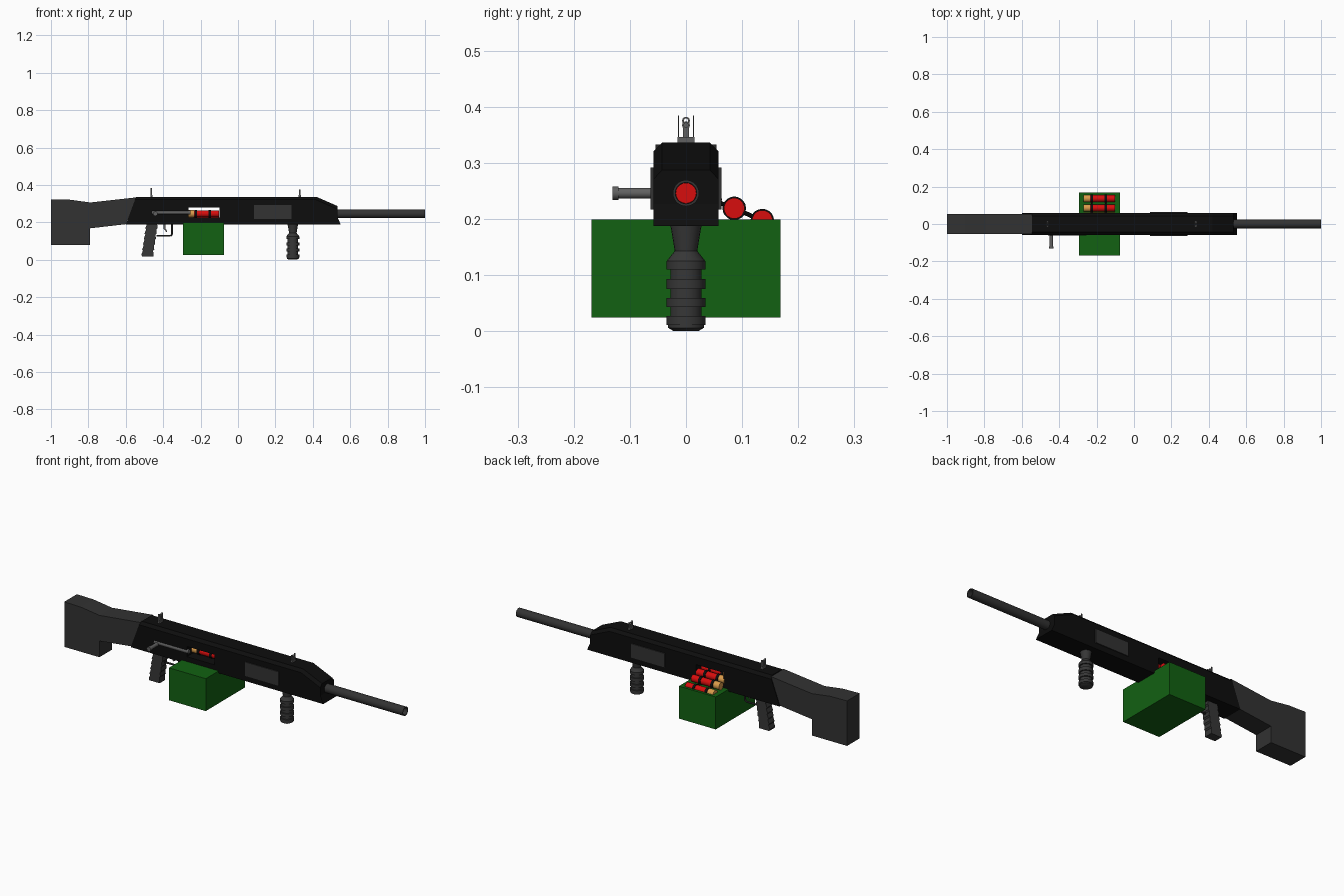
import bpy, bmesh, math
from mathutils import Vector, Matrix

if "Cube" in bpy.data.objects:
    bpy.data.objects.remove(bpy.data.objects["Cube"])


def material(name, rgb):
    m = bpy.data.materials.new(name)
    m.diffuse_color = (*rgb, 1)
    m.use_nodes = True
    m.node_tree.nodes["Principled BSDF"].inputs["Base Color"].default_value = m.diffuse_color
    return m


BLACK = material("receiver black", (0.004, 0.004, 0.004))
DARK = material("dark grey", (0.032, 0.032, 0.032))
GRIP = material("grip grey", (0.038, 0.038, 0.038))
STEEL = material("steel grey", (0.12, 0.12, 0.12))
GREEN = material("box green", (0.006, 0.12, 0.006))
RED = material("shell red", (0.68, 0.004, 0.004))
BRASS = material("brass", (0.7, 0.33, 0.07))


def finish(name, bm, mat, smooth=False):
    bmesh.ops.recalc_face_normals(bm, faces=bm.faces)
    me = bpy.data.meshes.new(name)
    bm.to_mesh(me)
    bm.free()
    ob = bpy.data.objects.new(name, me)
    bpy.context.collection.objects.link(ob)
    me.materials.append(mat)
    if smooth:
        bpy.ops.object.select_all(action='DESELECT')
        bpy.context.view_layer.objects.active = ob
        ob.select_set(True)
        bpy.ops.object.shade_smooth_by_angle(angle=math.radians(35))
    return ob


def box(name, lo, hi, mat):
    bm = bmesh.new()
    bmesh.ops.create_cube(bm, size=1)
    for v in bm.verts:
        v.co = [lo[i] if v.co[i] < 0 else hi[i] for i in range(3)]
    return finish(name, bm, mat)


def prism(name, pts, half, mat, bevel_rule=None, offset=0.0):
    """Side profile in x and z, extruded to both sides of y = 0."""
    bm = bmesh.new()
    face = bm.faces.new([bm.verts.new((x, -half, z)) for x, z in pts])
    ext = bmesh.ops.extrude_face_region(bm, geom=[face])["geom"]
    for v in ext:
        if isinstance(v, bmesh.types.BMVert):
            v.co.y = half
    if bevel_rule:
        edges = [e for e in bm.edges if bevel_rule(*[v.co for v in e.verts])]
        bmesh.ops.bevel(bm, geom=edges, offset=offset, segments=1, affect='EDGES')
    return finish(name, bm, mat)


def rod(name, a, b, r, mat, seg=20):
    a, b = Vector(a), Vector(b)
    bm = bmesh.new()
    rot = (b - a).to_track_quat('Z', 'Y').to_matrix().to_4x4()
    bmesh.ops.create_cone(bm, cap_ends=True, segments=seg, radius1=r, radius2=r,
                          depth=(b - a).length,
                          matrix=Matrix.Translation((a + b) / 2) @ rot)
    return finish(name, bm, mat, True)


def lathe(name, profile, place, mat, seg=20, closed=False):
    """Revolve (radius, height) points around local z."""
    bm = bmesh.new()
    rings = [[bm.verts.new((r * math.cos(2 * math.pi * i / seg),
                            r * math.sin(2 * math.pi * i / seg), h))
              for i in range(seg)] for r, h in profile]
    pairs = list(zip(rings, rings[1:])) + ([(rings[-1], rings[0])] if closed else [])
    for a, b in pairs:
        for i in range(seg):
            j = (i + 1) % seg
            bm.faces.new((a[i], a[j], b[j], b[i]))
    if not closed:
        bm.faces.new(rings[0])
        bm.faces.new(rings[-1])
    bm.transform(place)
    return finish(name, bm, mat, True)


def cut(target, cutter):
    mod = target.modifiers.new("cut", 'BOOLEAN')
    mod.operation = 'DIFFERENCE'
    mod.solver = 'EXACT'
    mod.object = cutter
    cutter.hide_render = True
    cutter.hide_set(True)


AXIS = 0.246  # bore height

# Receiver with chamfered top, open shell port and bore
receiver = prism("receiver", [(-0.6, 0.187), (0.55, 0.187), (0.532, 0.227),
                              (0.532, 0.287), (0.42, 0.336), (-0.545, 0.336)],
                 0.058, BLACK,
                 lambda a, b: abs(a.y - b.y) < 1e-5 and min(a.z, b.z) > 0.28
                 and abs(a.x - b.x) > 0.01, 0.015)
cut(receiver, box("port_cutter", (-0.265, -0.1, 0.225), (-0.1, 0.1, 0.28), BLACK))
cut(receiver, rod("bore_cutter", (-0.13, 0, AXIS), (0.6, 0, AXIS), 0.0195, BLACK))

# Stock
prism("stock", [(-1, 0.08), (-0.79, 0.08), (-0.79, 0.168), (-0.599, 0.19),
                (-0.546, 0.333), (-0.79, 0.306), (-0.9, 0.321), (-1, 0.323)],
      0.054, DARK)

# Hollow barrel
lathe("barrel", [(0.0235, 0.5), (0.0235, 1.0), (0.019, 1.0), (0.019, 0.5)],
      Matrix.Translation((0, 0, AXIS)) @ Matrix.Rotation(math.pi / 2, 4, 'Y'),
      DARK, 24, True)

# Side panels
for side, name in ((-1, "side_panel_right"), (1, "side_panel_left")):
    ys = sorted((side * 0.055, side * 0.063))
    box(name, (0.085, ys[0], 0.217), (0.285, ys[1], 0.292), DARK)

# Bolt bar and charging handle
rod("bolt_bar", (-0.46, -0.051, 0.252), (-0.255, -0.051, 0.252), 0.011, STEEL, 16)
rod("charging_handle", (-0.442, -0.05, AXIS), (-0.442, -0.122, AXIS), 0.0095, STEEL, 16)
rod("handle_knob", (-0.442, -0.12, AXIS), (-0.442, -0.131, AXIS), 0.012, STEEL, 16)

# Ammunition box
box("ammo_box", (-0.295, -0.168, 0.024), (-0.075, 0.168, 0.199), GREEN)

# Belt of shells with black link bands
belt = [(0, AXIS), (0.043, 0.235), (0.086, 0.219), (0.136, 0.197)]
for i, (y, z) in enumerate(belt):
    rod(f"shell_head_{i}", (-0.27, y, z), (-0.234, y, z), 0.0195, BRASS)
    rod(f"shell_case_{i}", (-0.234, y, z), (-0.102, y, z), 0.0185, RED)
    for k, x in enumerate((-0.226, -0.152)):
        rod(f"link_band_{i}_{k}", (x - 0.007, y, z), (x + 0.007, y, z), 0.021, BLACK)
        if i:
            py, pz = belt[i - 1]
            rod(f"link_bar_{i}_{k}", (x, py, pz), (x, y, z), 0.004, BLACK, 8)

# Ribbed pistol grip
front, back = [], []
STEPS = 6
for i in range(STEPS):
    for t, out in ((i, 0.0), (i + 0.75, 0.005)):
        z = 0.19 - 0.17 * t / STEPS
        x = -0.49 - 0.026 * t / STEPS
        back.append((x + 0.003 - out, z))
        front.append((x + 0.058 + out, z))
prism("pistol_grip", [(-0.49, 0.2), *back, (-0.513, 0.018), (-0.452, 0.018),
                      *front[::-1], (-0.43, 0.2)], 0.023, GRIP)

# Trigger and guard
guard = [(-0.435, 0.128), (-0.36, 0.128), (-0.352, 0.136), (-0.352, 0.195)]
for i, (a, b) in enumerate(zip(guard, guard[1:])):
    rod(f"trigger_guard_{i}", (a[0], 0, a[1]), (b[0], 0, b[1]), 0.005, DARK, 8)
prism("trigger", [(-0.4, 0.19), (-0.397, 0.165), (-0.382, 0.147), (-0.378, 0.151),
                  (-0.388, 0.168), (-0.388, 0.19)], 0.005, STEEL)

# Turned foregrip: rings and grooves below a flared neck
profile = [(0.022, 0.0), (0.032, 0.006), (0.032, 0.011)]
for z0, z1 in ((0.011, 0.027), (0.043, 0.059), (0.075, 0.093), (0.11, 0.125)):
    profile += [(0.028, z0), (0.0345, z0), (0.0345, z1), (0.028, z1)]
profile = profile[:-1] + [(0.02, 0.143), (0.028, 0.19)]
lathe("foregrip", profile, Matrix.Translation((0.293, 0, 0)), GRIP, 20)

# Sights: base, two guards, centre post and peep ring
for name, x, top in (("rear_sight", -0.463, 0.384), ("front_sight", 0.33, 0.376)):
    box(name + "_base", (x - 0.006, -0.015, 0.333), (x + 0.006, 0.015, 0.346), STEEL)
    for side in (-1, 1):
        y = side * 0.0135
        box(f"{name}_guard_{'left' if side > 0 else 'right'}",
            (x - 0.004, y - 0.0012, 0.335), (x + 0.004, y + 0.0012, top), STEEL)
    box(name + "_post", (x - 0.003, -0.005, 0.34), (x + 0.003, 0.005, top - 0.014), STEEL)
    lathe(name + "_ring", [(0.007, -0.002), (0.007, 0.002), (0.004, 0.002), (0.004, -0.002)],
          Matrix.Translation((x, 0, top - 0.009)) @ Matrix.Rotation(math.pi / 2, 4, 'Y'),
          STEEL, 12, True)
